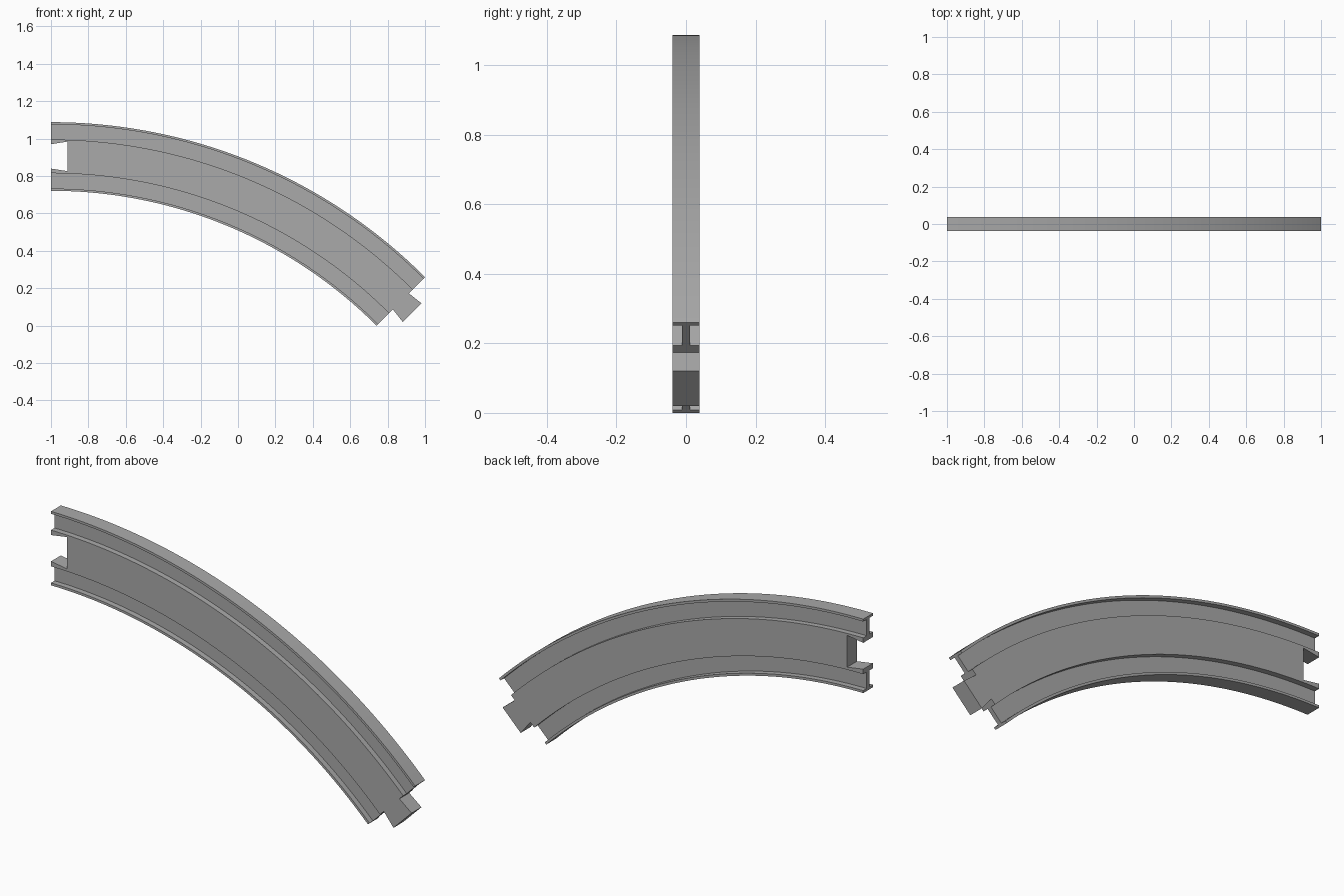
import bpy, bmesh, math
from mathutils import Vector

if "Cube" in bpy.data.objects:
    bpy.data.objects.remove(bpy.data.objects["Cube"])

CX, CZ = -1.0, -1.74        # centre of the bend
R_OUT, R_IN = 2.828, 2.461  # outer and inner radius
R_MID = 2.645
HALF_W, HALF_WEB = 0.0385, 0.0108
SWEEP, STEPS = math.radians(45), 64

grey = bpy.data.materials.new("grey plastic")
grey.diffuse_color = (0.40, 0.40, 0.40, 1)
grey.use_nodes = True
grey.node_tree.nodes["Principled BSDF"].inputs["Base Color"].default_value = grey.diffuse_color


def polar(r, angle, y, along=0.0):
    """Point at radius r, turned clockwise from the top, pushed along the tangent."""
    s, c = math.sin(angle), math.cos(angle)
    return Vector((CX + r * s + along * c, y, CZ + r * c - along * s))


def finish(name, bm):
    bmesh.ops.recalc_face_normals(bm, faces=bm.faces)
    mesh = bpy.data.meshes.new(name)
    bm.to_mesh(mesh)
    bm.free()
    mesh.materials.append(grey)
    obj = bpy.data.objects.new(name, mesh)
    bpy.context.collection.objects.link(obj)
    return obj


def loft(name, rings):
    """Join closed rings of points and cap both ends."""
    bm = bmesh.new()
    rings = [[bm.verts.new(p) for p in ring] for ring in rings]
    n = len(rings[0])
    for a, b in zip(rings, rings[1:]):
        for i in range(n):
            j = (i + 1) % n
            bm.faces.new((a[i], a[j], b[j], b[i]))
    bm.faces.new(rings[0])
    bm.faces.new(rings[-1])
    return finish(name, bm)


def key(name, angle, half_base, half_tip, start, end, half_w):
    """Flared block across the bend, used for the tab and its matching notch."""
    outline = [(R_MID - half_base, start), (R_MID + half_base, start),
               (R_MID + half_tip, end), (R_MID - half_tip, end)]
    return loft(name, [[polar(r, angle, y, t) for r, t in outline]
                       for y in (-half_w, half_w)])


# Curved beam: thin flanges, recessed webs and a full-width core
half = [(HALF_W, R_OUT), (HALF_W, 2.816), (HALF_WEB, 2.816), (HALF_WEB, 2.735),
        (HALF_W, 2.735), (HALF_W, 2.555), (HALF_WEB, 2.555), (HALF_WEB, 2.473),
        (HALF_W, 2.473), (HALF_W, R_IN)]
profile = half + [(-y, r) for y, r in reversed(half)]
beam = loft("curved_beam", [[polar(r, SWEEP * k / STEPS, y) for y, r in profile]
                            for k in range(STEPS + 1)])

# Flared notch in the left end
cutter = key("notch_cutter", 0, 0.0636, 0.079, -0.01, 0.088, 0.1)
cutter.hide_render = True
cutter.hide_viewport = True
cut = beam.modifiers.new("notch", 'BOOLEAN')
cut.operation = 'DIFFERENCE'
cut.solver = 'EXACT'
cut.object = cutter
bpy.context.view_layer.objects.active = beam
beam.select_set(True)
bpy.ops.object.modifier_apply(modifier="notch")
bpy.data.objects.remove(cutter)
bpy.ops.object.shade_smooth_by_angle(angle=math.radians(30))

# Flared tab on the right end
key("connector_tab", SWEEP, 0.0605, 0.0705, 0, 0.085, HALF_W)
